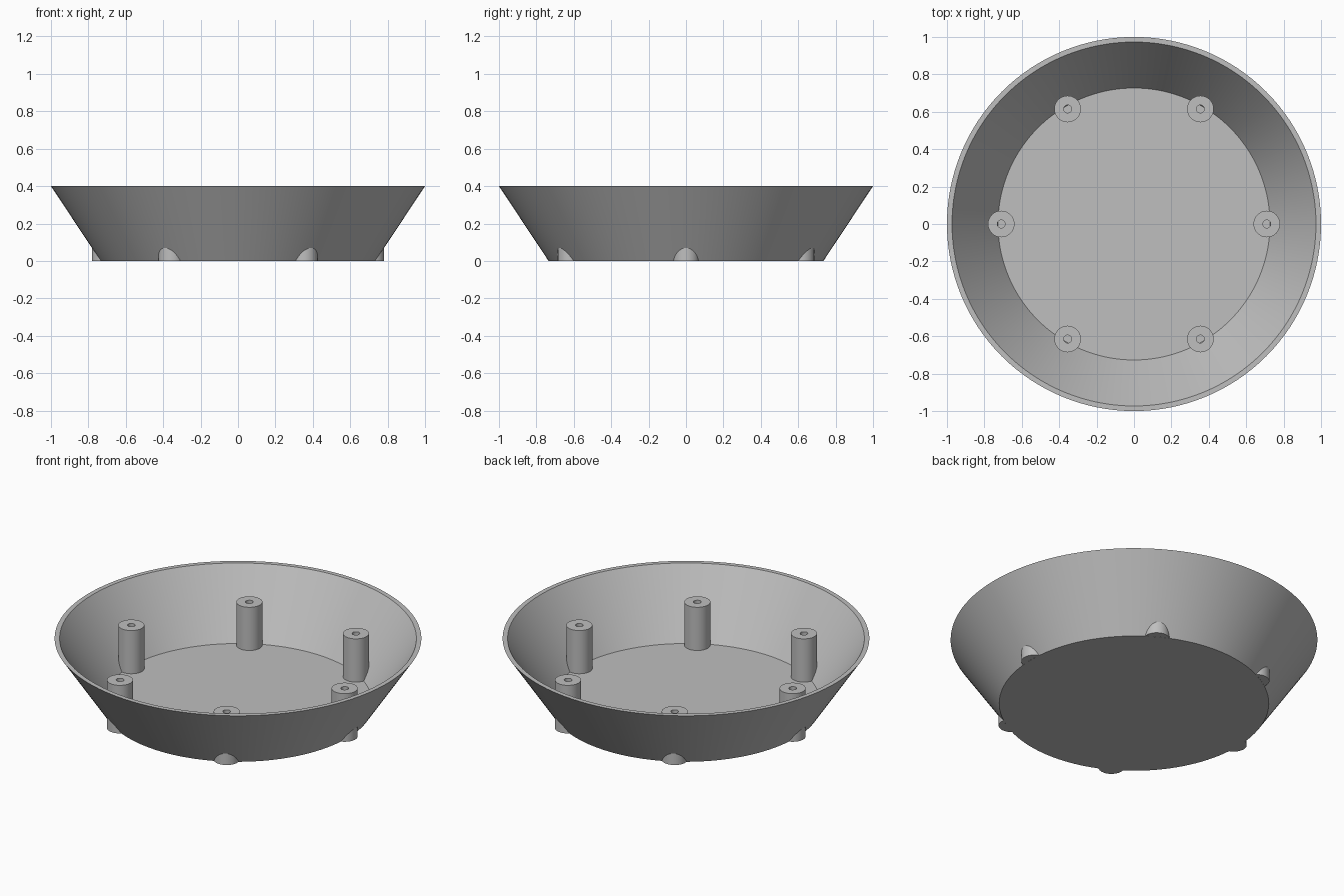
import bpy, bmesh
from math import cos, sin, pi, radians

cube = bpy.data.objects.get("Cube")
if cube:
    bpy.data.objects.remove(cube, do_unlink=True)

grey = bpy.data.materials.new("plain grey")
grey.use_nodes = True
COLOUR = (0.52, 0.52, 0.52, 1)
grey.diffuse_color = COLOUR
grey.node_tree.nodes["Principled BSDF"].inputs["Base Color"].default_value = COLOUR


def lathe(name, profile, sides, x=0, y=0):
    """Turn a (radius, height) profile about z and cap both ends."""
    bm = bmesh.new()
    angles = [2 * pi * i / sides for i in range(sides)]
    rings = [[bm.verts.new((r * cos(a), r * sin(a), z)) for a in angles]
             for r, z in profile]
    for low, high in zip(rings, rings[1:]):
        for i in range(sides):
            j = (i + 1) % sides
            bm.faces.new((low[i], low[j], high[j], high[i]))
    bm.faces.new(rings[0][::-1])
    bm.faces.new(rings[-1])
    bmesh.ops.recalc_face_normals(bm, faces=bm.faces)
    mesh = bpy.data.meshes.new(name)
    bm.to_mesh(mesh)
    bm.free()
    mesh.materials.append(grey)
    obj = bpy.data.objects.new(name, mesh)
    obj.location = (x, y, 0)
    bpy.context.collection.objects.link(obj)
    bpy.ops.object.select_all(action="DESELECT")
    obj.select_set(True)
    bpy.context.view_layer.objects.active = obj
    bpy.ops.object.shade_smooth_by_angle(angle=radians(30))
    return obj


# Flared dish: outer wall, rim, inner wall and floor
lathe("dish", [(0.735, 0), (1, 0.4), (0.973, 0.4), (0.727, 0.03)], 128)

# Six hollow screw posts that break through the lower wall
POST_CIRCLE = 0.71
for k in range(6):
    a = k * pi / 3
    lathe(f"screw_post_{k + 1}",
          [(0.071, 0.0005), (0.071, 0.29), (0.021, 0.29), (0.021, 0.03)],
          48, POST_CIRCLE * cos(a), POST_CIRCLE * sin(a))
